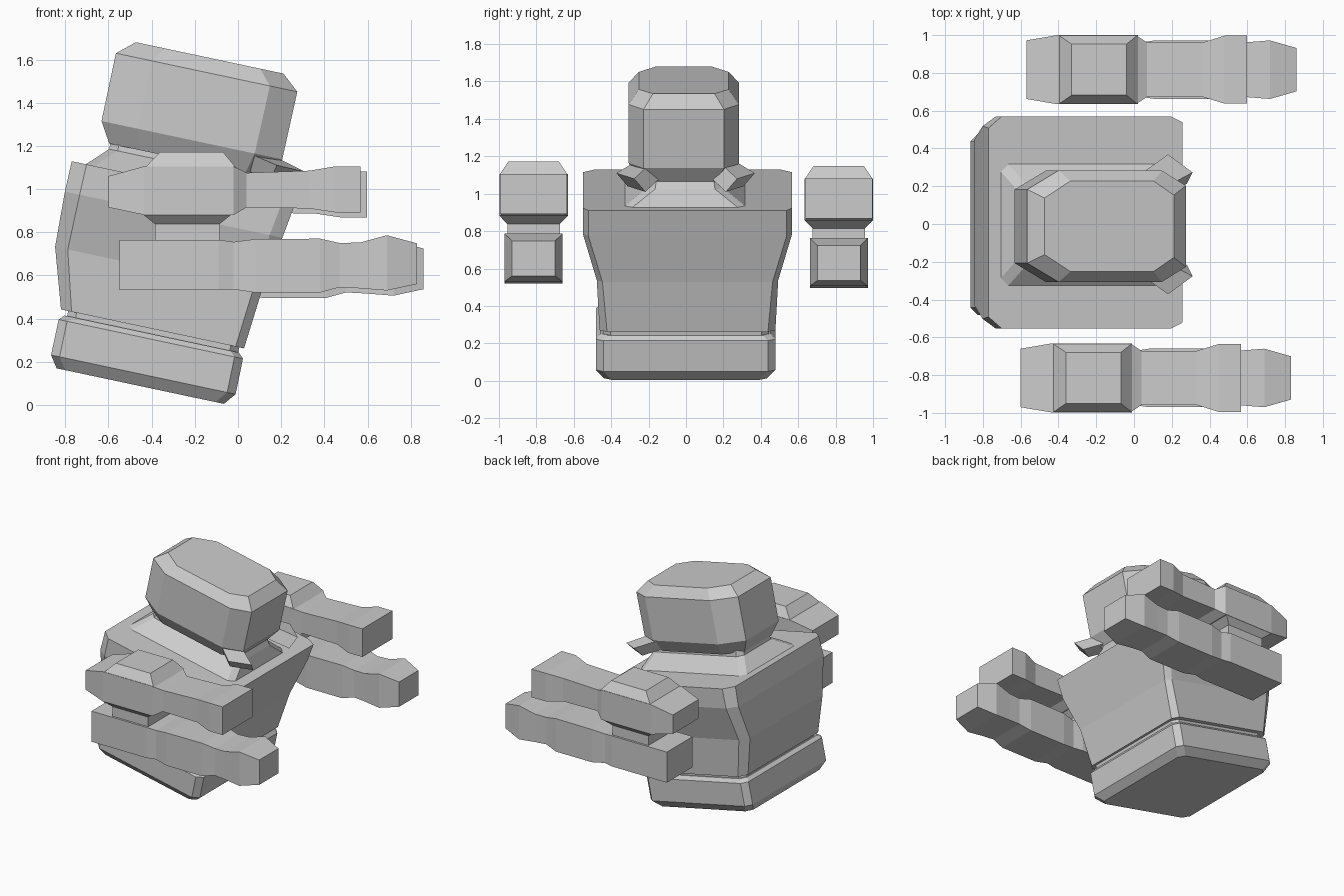
import bpy, bmesh
from math import sin, cos, radians

if "Cube" in bpy.data.objects:
    bpy.data.objects.remove(bpy.data.objects["Cube"])

C, S = cos(radians(12)), sin(radians(12))


def tilt(p):
    u, y, v = p
    return (u * C + v * S, y, -u * S + v * C)


def loft(name, rings):
    """Skin a list of equal-sized rings and cap both ends."""
    bm = bmesh.new()
    vs = [[bm.verts.new(p) for p in r] for r in rings]
    n = len(vs[0])
    for a, b in zip(vs, vs[1:]):
        for i in range(n):
            j = (i + 1) % n
            bm.faces.new((a[i], a[j], b[j], b[i]))
    bm.faces.new(vs[0][::-1])
    bm.faces.new(vs[-1])
    bmesh.ops.recalc_face_normals(bm, faces=bm.faces)
    me = bpy.data.meshes.new(name)
    bm.to_mesh(me)
    bm.free()
    ob = bpy.data.objects.new(name, me)
    bpy.context.collection.objects.link(ob)
    return ob


def octagon(v, u0, u1, w, back, front, cy=0.0):
    """Tilted ring; back/front are (u, y) corner cuts."""
    half = [(u1, w - front[1]), (u1 - front[0], w), (u0 + back[0], w), (u0, w - back[1])]
    pts = half + [(u, -y) for u, y in reversed(half)]
    return [tilt((u, y + cy, v)) for u, y in pts]


def tilted_part(name, rows, cy):
    return loft(name, [octagon(*r, cy=cy) for r in rows])


def bar(name, sections, at):
    """Rectangular sections along x: (x, half width, z low, z high)."""
    return loft(name, [[(x + at[0], at[1] + sy * w, z + at[2])
                        for sy, z in ((-1, lo), (1, lo), (1, hi), (-1, hi))]
                       for x, w, lo, hi in sections])


def frustum(name, rows, at):
    """Rectangular sections along z: (z, x low, x high, half width)."""
    return loft(name, [[(x + at[0], at[1] + sy * w, z + at[2])
                        for x, sy in ((x0, -1), (x1, -1), (x1, 1), (x0, 1))]
                       for z, x0, x1, w in rows])


# hip block and the waist groove above it
k = (.04, .04)
tilted_part("hip_block", [
    (-.009, -.857, -.065, .435, k, k),
    (.046, -.895, -.021, .48, k, k),
    (.214, -.895, -.022, .48, k, k),
    (.238, -.872, -.046, .455, k, k)], -.002)
tilted_part("waist", [
    (.22, -.86, -.05, .445, k, k),
    (.28, -.86, -.05, .445, k, k)], 0)

# torso
tilted_part("torso", [
    (.262, -.894, -.027, .47, (.05, .05), (.04, .04)),
    (.54, -.981, -.002, .485, (.06, .05), (.04, .03)),
    (.80, -.99, .04, .56, (.07, .05), (.06, .03)),
    (.944, -.988, .062, .56, (.07, .06), (.06, .03))], .008)

# collar
tilted_part("collar", [
    (.93, -.935, -.01, .34, k, k),
    (1.035, -.83, -.06, .20, k, k),
    (1.10, -.83, -.10, .19, k, k)], -.005)

# head
tilted_part("head", [
    (1.06, -.835, -.09, .24, (.14, .08), (.10, .07)),
    (1.155, -.892, -.036, .295, (.17, .10), (.13, .08)),
    (1.476, -.892, -.033, .295, (.17, .10), (.13, .08)),
    (1.545, -.812, -.113, .24, (.14, .09), (.11, .075))], -.012)

# jaw plates
for s, side in ((-1, "front"), (1, "back")):
    top = [(.04, .27, 1.17), (.18, .37, 1.11), (.31, .275, 1.08), (.17, .20, 1.15)]
    low = [(x - .03, y - .06, z - .07) for x, y, z in top]
    loft(side + "_jaw_plate", [[(x, s * y - .002, z) for x, y, z in r] for r in (low, top)])

# twin-barred arms, the far one slightly shifted
for side, at in (("front", (0, -.815, 0)), ("back", (.03, .817, -.024))):
    bar(side + "_upper_bar", [
        (-.60, .155, .915, 1.06), (-.435, .183, .88, 1.105), (-.02, .183, .88, 1.105),
        (.04, .143, .915, 1.075), (.33, .143, .91, 1.085),
        (.45, .18, .892, 1.105), (.567, .18, .892, 1.105)], at)
    frustum(side + "_upper_cap", [
        (1.10, -.43, -.01, .183), (1.172, -.36, -.07, .135)], at)
    frustum(side + "_link", [
        (.75, -.385, -.085, .14), (.838, -.385, -.085, .14), (.882, -.44, -.03, .183)], at)
    bar(side + "_lower_bar", [
        (-.55, .155, .533, .765), (-.09, .155, .533, .765), (-.02, .14, .535, .755),
        (.08, .155, .52, .768), (.38, .155, .52, .77), (.47, .14, .545, .75),
        (.565, .145, .54, .752), (.69, .155, .53, .786), (.83, .115, .56, .748)], at)
